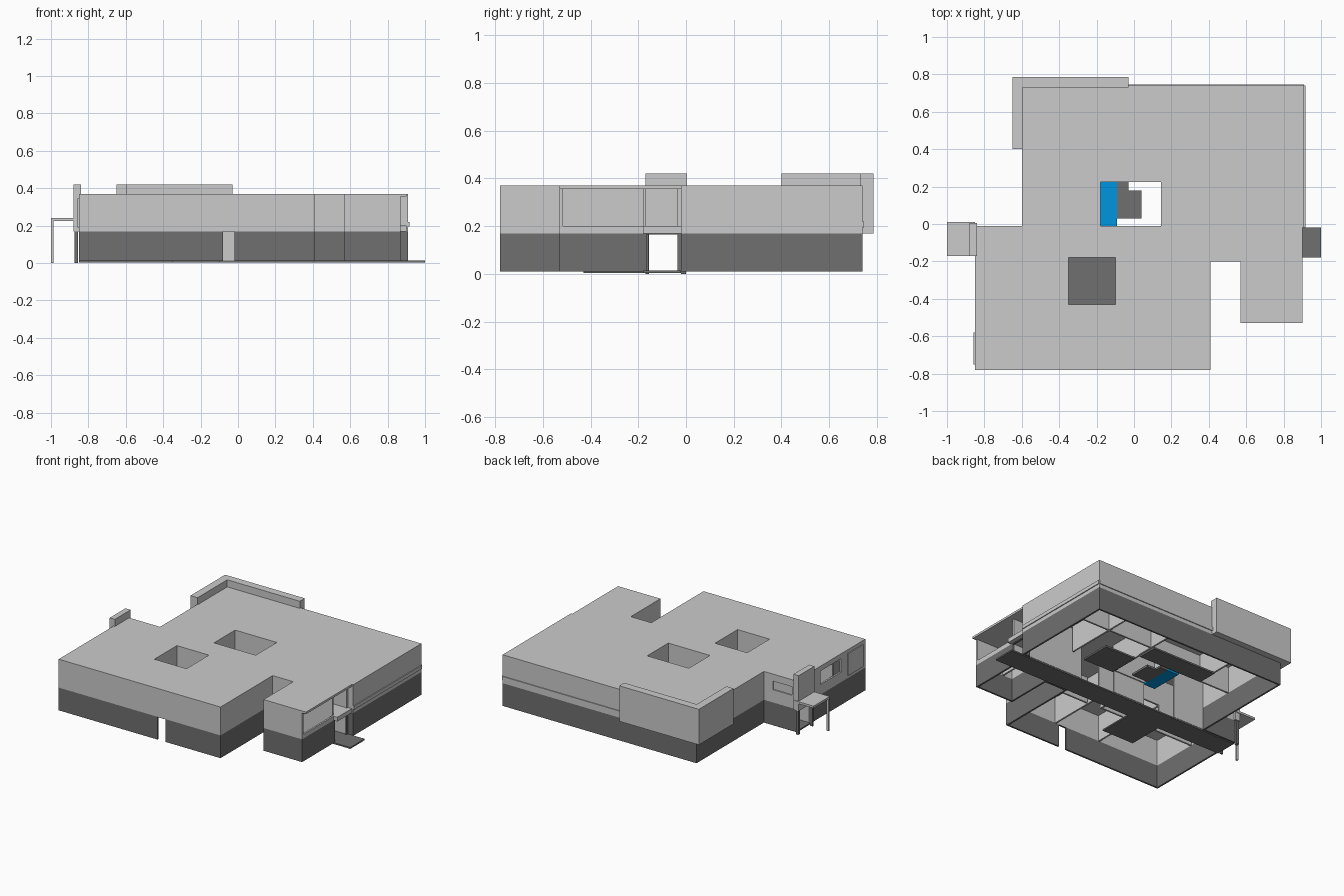
import bpy, bmesh

if "Cube" in bpy.data.objects:
    bpy.data.objects.remove(bpy.data.objects["Cube"])

def material(name, col):
    m = bpy.data.materials.new(name)
    m.diffuse_color = (*col, 1)
    m.use_nodes = True
    m.node_tree.nodes["Principled BSDF"].inputs["Base Color"].default_value = m.diffuse_color
    return m

DARK = material("dark_render", (0.16, 0.16, 0.16))
BLUE = material("pool_blue", (0.0, 0.3, 0.75))

def evaluated_mesh(ob):
    dg = bpy.context.evaluated_depsgraph_get()
    return bpy.data.meshes.new_from_object(ob.evaluated_get(dg))

def rect(x0, x1, y0, y1):
    return [(x0, y0), (x1, y0), (x1, y1), (x0, y1)]

def plan(name, loops, z0, z1, mat=None):
    """Extrude a floor plan (outer loop plus hole loops) from z0 to z1."""
    cu = bpy.data.curves.new(name, 'CURVE')
    cu.dimensions, cu.fill_mode, cu.extrude = '2D', 'BOTH', (z1 - z0) / 2
    for pts in loops:
        sp = cu.splines.new('POLY')
        sp.points.add(len(pts) - 1)
        for p, (x, y) in zip(sp.points, pts):
            p.co = (x, y, 0, 1)
        sp.use_cyclic_u = True
    tmp = bpy.data.objects.new("tmp", cu)
    bpy.context.collection.objects.link(tmp)
    me = evaluated_mesh(tmp)
    bpy.data.objects.remove(tmp)
    bm = bmesh.new()
    bm.from_mesh(me)
    bmesh.ops.remove_doubles(bm, verts=bm.verts, dist=1e-5)
    bmesh.ops.translate(bm, verts=bm.verts, vec=(0, 0, (z0 + z1) / 2))
    bmesh.ops.recalc_face_normals(bm, faces=bm.faces)
    for f in bm.faces:
        f.smooth = False
    bm.to_mesh(me)
    bm.free()
    me.materials.clear()
    if mat:
        me.materials.append(mat)
    ob = bpy.data.objects.new(name, me)
    bpy.context.collection.objects.link(ob)
    return ob

def box(name, x0, x1, y0, y1, z0, z1, mat=None):
    return plan(name, [rect(x0, x1, y0, y1)], z0, z1, mat)

def inset(pts, t):
    """Offset a counter-clockwise right-angled loop inward."""
    out = []
    sgn = lambda v: (v > 0) - (v < 0)
    for i, (x, y) in enumerate(pts):
        a, b = pts[i - 1], pts[(i + 1) % len(pts)]
        d1 = (sgn(x - a[0]), sgn(y - a[1]))
        d2 = (sgn(b[0] - x), sgn(b[1] - y))
        out.append((x - t * (d1[1] + d2[1]), y + t * (d1[0] + d2[0])))
    return out

def cut(ob, *boxes):
    for b in boxes:
        c = box("cutter", *b)
        m = ob.modifiers.new("cut", 'BOOLEAN')
        m.operation, m.solver, m.object = 'DIFFERENCE', 'EXACT', c
        me = evaluated_mesh(ob)
        ob.modifiers.clear()
        ob.data = me
        bpy.data.objects.remove(c)

def outline(x_east):
    return [(-.85, -.78), (.41, -.78), (.41, -.2), (.57, -.2), (.57, -.53),
            (x_east, -.53), (x_east, -.02), (.91, -.02), (.91, .74),
            (-.6, .74), (-.6, -.01), (-.85, -.01)]

COURT_A = (-.35, -.10, -.43, -.18)
COURT_B = (-.18, .145, -.01, .225)
T = .012

# Roof with two light wells
plan("roof", [outline(.9), rect(*COURT_A), rect(*COURT_B)], .355, .37)

# Outer walls of both storeys
walls = outline(.87)
upper = plan("upper_walls", [walls, inset(walls, T)], .17, .355)
cut(upper,
    (-.9, -.8, -.51, -.28, .24, .335),    # west window
    (-.82, -.67, -.06, .04, .26, .32),    # north-west window
    (.85, .95, -.515, -.035, .2, .36))    # east terrace opening
lower = plan("lower_walls", [walls, inset(walls, T)], .01, .17, DARK)
cut(lower,
    (-.9, -.8, -.165, -.035, 0, .165),    # west end of passage
    (.8, .95, -.165, -.035, 0, .165),     # east end of passage
    (-.08, -.02, -.85, -.7, 0, .168))     # front doorway
box("west_panel", -.857, -.85, -.75, -.58, .19, .345)

# Sill belt on the east and north sides
box("east_sill", .91, .916, -.02, .74, .195, .22)
box("north_sill", -.03, .91, .74, .746, .195, .22)

# Long passage floor, its side walls and the east step
box("passage_floor", -.85, 1.0, -.18, -.02, .004, .014, DARK)
for i, y in enumerate((-.18, -.03)):
    for j, (x0, x1) in enumerate(((-.84, -.35), (-.1, .15), (.42, .86))):
        box(f"passage_wall_{i}_{j}", x0, x1, y, y + T, .014, .355)

# Light wells: walls, paving and pool
for n, (x0, x1, y0, y1) in (("court_a", COURT_A), ("court_b", COURT_B)):
    r = rect(x0 - T, x1 + T, y0 - T, y1 + T)
    plan(n + "_walls", [r, inset(r, T)], .17, .355)
box("court_a_paving", -.35, -.1, -.43, -.18, .004, .014, DARK)
box("court_b_paving", -.09, .04, .03, .18, .155, .17, DARK)
box("court_b_landing", -.09, -.03, .18, .225, .155, .17, DARK)
box("pool", -.18, -.09, -.01, .225, .155, .17, BLUE)

# Room partitions
for i, (x0, x1, y0, y1) in enumerate((
        (-.36, -.348, .24, .73), (.15, .162, .24, .73), (.5, .512, 0, .73),
        (-.59, -.19, .225, .237), (.16, .9, .35, .362),
        (-.36, -.348, -.77, -.44), (.0, .012, -.77, -.2),
        (-.84, -.36, -.44, -.428), (.02, .4, -.45, -.438))):
    box(f"partition_{i}", x0, x1, y0, y1, .17, .355)

# Intermediate floors around the core
box("core_floor", -.35, .15, .24, .38, .158, .17, DARK)
box("side_floor", .16, .4, -.02, .2, .158, .17, DARK)

# East terrace ledge
box("terrace_ledge", .66, .9, -.18, -.02, .17, .2)
box("terrace_back_wall", .648, .66, -.52, -.02, .17, .355)

# Raised corner parapet wrapping the north-west corner
plan("corner_parapet", [[(-.65, .40), (-.595, .40), (-.595, .73), (-.03, .73),
                         (-.03, .785), (-.65, .785)]], .17, .42)

# West entrance: fin, canopy, post
box("entrance_fin", -.88, -.84, -.17, .005, .17, .42)
box("entrance_canopy", -1.0, -.85, -.17, .01, .225, .24)
box("canopy_post", -1.0, -.986, -.17, -.156, 0, .225)
box("fin_post", -.875, -.855, -.02, 0, 0, .17, DARK)
box("fin_post_rear", -.875, -.855, -.17, -.158, 0, .17, DARK)
